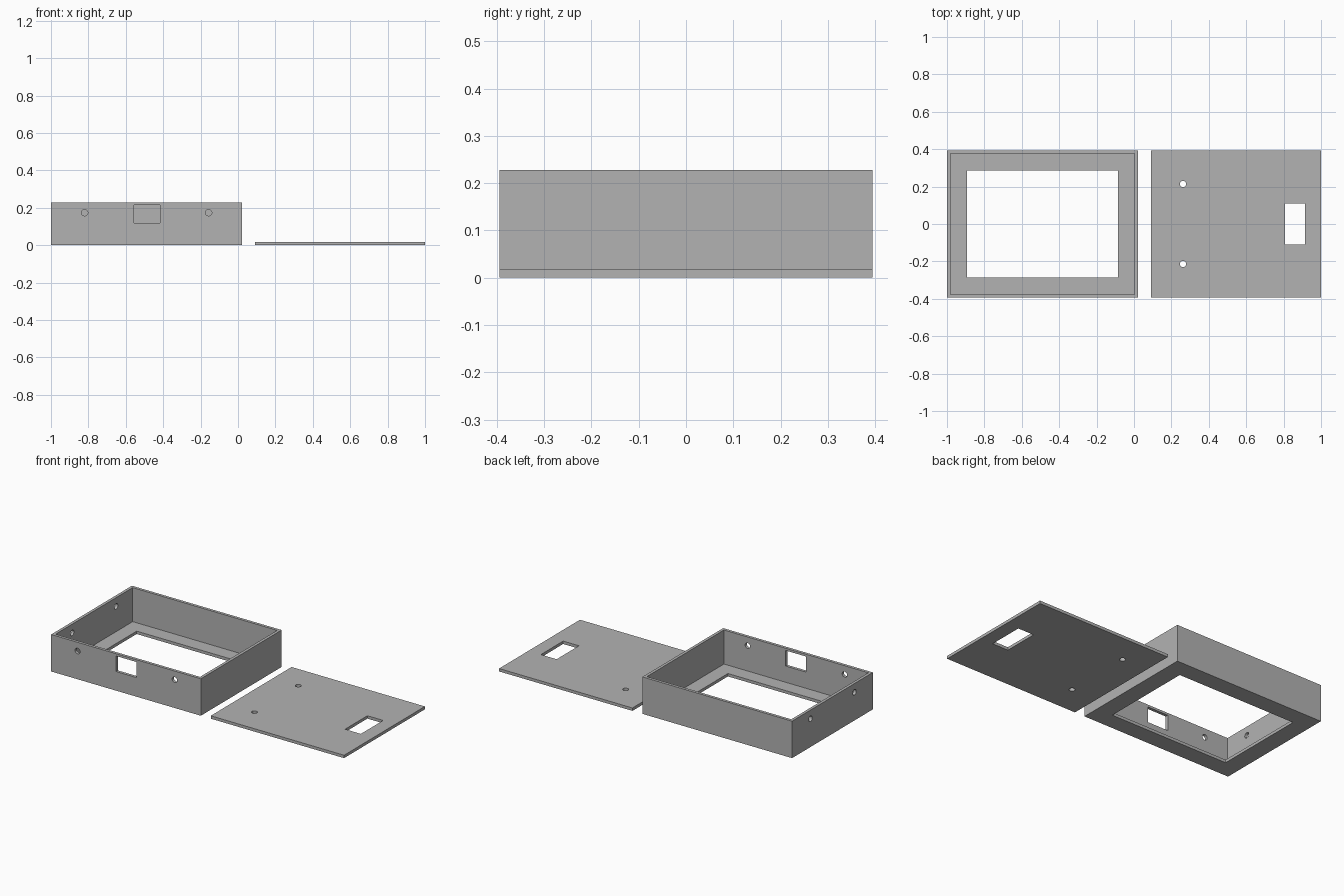
import bpy
from math import pi

if "Cube" in bpy.data.objects:
    bpy.data.objects.remove(bpy.data.objects["Cube"], do_unlink=True)

grey = bpy.data.materials.new("plain_grey")
grey.use_nodes = True
colour = (0.45, 0.45, 0.45, 1)
grey.diffuse_color = colour
grey.node_tree.nodes["Principled BSDF"].inputs["Base Color"].default_value = colour

T = 0.018          # sheet thickness
HALF_Y = 0.394     # half depth of both parts
HEIGHT = 0.228
BOX_X0, BOX_X1 = -1.0, 0.022
HOLE_R = 0.017
HOLE_Y = 0.214
HOLE_Z = 0.174


def block(name, x, y, z):
    """Box spanning the given (low, high) ranges."""
    spans = (x, y, z)
    bpy.ops.mesh.primitive_cube_add(size=1, location=[(a + b) / 2 for a, b in spans])
    ob = bpy.context.object
    ob.name = name
    ob.scale = [b - a for a, b in spans]
    bpy.ops.object.transform_apply(location=True, rotation=False, scale=True)
    ob.data.materials.append(grey)
    return ob


def drill(location, rotation=(0, 0, 0)):
    """Round cutter through one sheet."""
    bpy.ops.mesh.primitive_cylinder_add(vertices=32, radius=HOLE_R, depth=T * 4,
                                        location=location, rotation=rotation)
    ob = bpy.context.object
    ob.name = "hole_cutter"
    ob.data.materials.append(grey)
    return ob


def cut(target, cutters):
    """Subtract every cutter from the target, then remove the cutters."""
    for cutter in cutters:
        cutter.hide_render = True
        mod = target.modifiers.new("cut", 'BOOLEAN')
        mod.operation = 'DIFFERENCE'
        mod.solver = 'EXACT'
        mod.object = cutter
        bpy.context.view_layer.objects.active = target
        bpy.ops.object.modifier_apply(modifier=mod.name)
        bpy.data.objects.remove(cutter, do_unlink=True)


# Open-topped case with a framed floor opening
case = block("case", (BOX_X0, BOX_X1), (-HALF_Y, HALF_Y), (0, HEIGHT))
cutters = [
    block("cavity_cutter", (BOX_X0 + T, BOX_X1 - T),
          (-HALF_Y + T, HALF_Y - T), (T, HEIGHT + T)),
    block("floor_cutter", (-0.892, -0.086), (-0.286, 0.286), (-T, T * 3)),
    block("socket_cutter", (-0.556, -0.416), (-HALF_Y - T, -HALF_Y + T * 2),
          (0.118, 0.214)),
]
# Screw holes in the front wall and the end wall
for x in (-0.82, -0.157):
    cutters.append(drill((x, -HALF_Y + T / 2, HOLE_Z), (pi / 2, 0, 0)))
for side in (-1, 1):
    cutters.append(drill((BOX_X0 + T / 2, side * HOLE_Y, HOLE_Z), (0, pi / 2, 0)))
cut(case, cutters)

# Flat cover plate lying beside the case
cover = block("cover_plate", (0.09, 1.0), (-HALF_Y, HALF_Y), (0, T))
cutters = [block("window_cutter", (0.807, 0.915), (-0.109, 0.109), (-T, T * 2))]
for side in (-1, 1):
    cutters.append(drill((0.262, side * HOLE_Y, T / 2)))
cut(cover, cutters)
